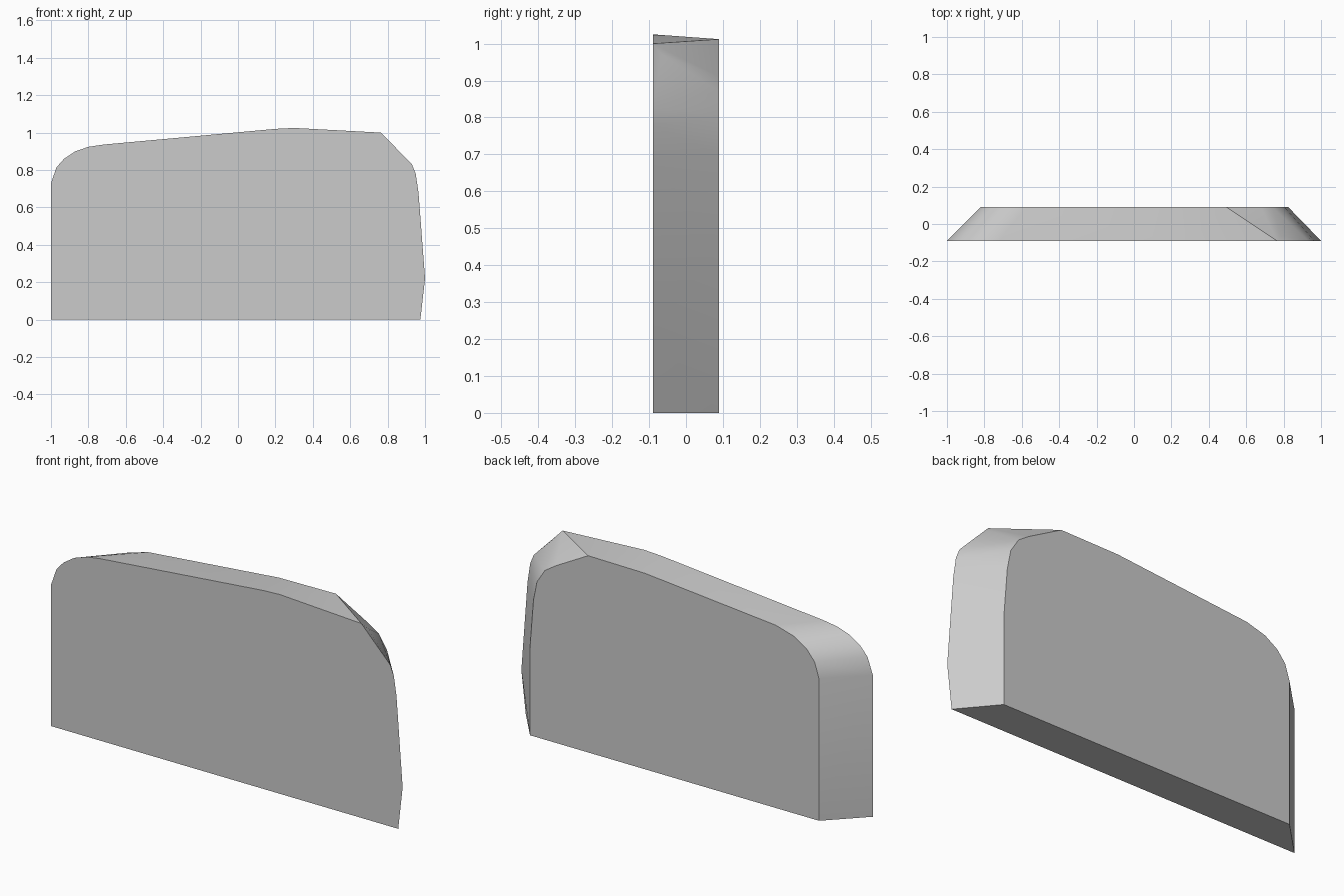
import bpy, bmesh, math

if "Cube" in bpy.data.objects:
    bpy.data.objects.remove(bpy.data.objects["Cube"])

Y = 0.09

# Outlines (x, z) of the wide front face and the narrower back face
front = [(-1, 0), (-1, 0.73), (-0.97, 0.815), (-0.93, 0.86), (-0.87, 0.9),
         (-0.8, 0.924), (-0.72, 0.936), (0, 1.0), (0.2, 1.02), (0.3, 1.025),
         (0.765, 1.0), (0.93, 0.83), (0.95, 0.78), (0.965, 0.68), (1, 0.22), (0.975, 0)]
back = [(-0.82, 0), (-0.82, 0.73), (-0.795, 0.81), (-0.75, 0.865), (-0.68, 0.91),
        (-0.575, 0.94), (0.17, 1.008), (0.494, 1.012), (0.68, 0.91), (0.74, 0.87),
        (0.785, 0.8), (0.805, 0.7), (0.825, 0.45), (0.825, 0)]

# Panel: convex skin over both outlines, plus the worn corner's facet point
bm = bmesh.new()
points = [(x, -Y, z) for x, z in front] + [(x, Y, z) for x, z in back]
points.append((0.785, -0.065, 0.97))
verts = [bm.verts.new(p) for p in points]
bmesh.ops.convex_hull(bm, input=verts)
loose = [v for v in bm.verts if not v.link_faces]
bmesh.ops.delete(bm, geom=loose, context='VERTS')

# Merge the flat front, back and base into single faces
bmesh.ops.dissolve_limit(bm, angle_limit=math.radians(0.2),
                         verts=bm.verts[:], edges=bm.edges[:])
bmesh.ops.recalc_face_normals(bm, faces=bm.faces[:])

mesh = bpy.data.meshes.new("bevelled_panel")
bm.to_mesh(mesh)
bm.free()
panel = bpy.data.objects.new("bevelled_panel", mesh)
bpy.context.collection.objects.link(panel)

# Smooth rim with crisp face borders
bpy.context.view_layer.objects.active = panel
panel.select_set(True)
bpy.ops.object.shade_smooth_by_angle(angle=math.radians(30))
